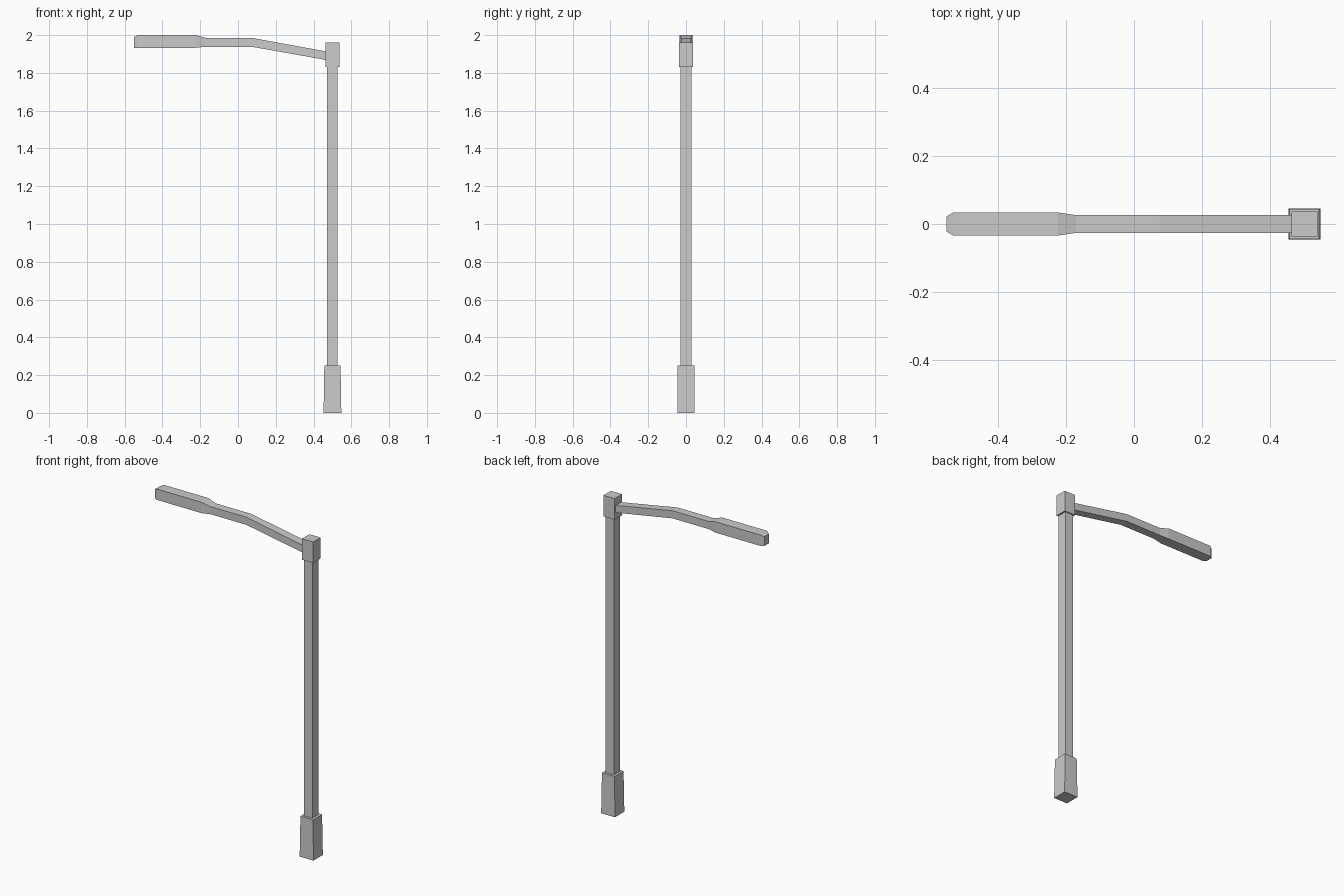
import bpy, bmesh

if "Cube" in bpy.data.objects:
    bpy.data.objects.remove(bpy.data.objects["Cube"])

POLE_X = 0.5


def loft(name, rings):
    """Skin a closed mesh through a list of four-corner rings, capped at both ends."""
    bm = bmesh.new()
    loops = [[bm.verts.new(p) for p in ring] for ring in rings]
    for a, b in zip(loops, loops[1:]):
        for i in range(4):
            j = (i + 1) % 4
            bm.faces.new((a[i], a[j], b[j], b[i]))
    bm.faces.new(loops[0])
    bm.faces.new(loops[-1])
    bmesh.ops.recalc_face_normals(bm, faces=bm.faces)
    mesh = bpy.data.meshes.new(name)
    bm.to_mesh(mesh)
    bm.free()
    obj = bpy.data.objects.new(name, mesh)
    bpy.context.collection.objects.link(obj)
    return obj


def flat_ring(hx, hy, z):
    """Horizontal rectangle around the pole axis."""
    return [(POLE_X + sx * hx, sy * hy, z)
            for sx, sy in ((-1, -1), (1, -1), (1, 1), (-1, 1))]


def upright_ring(x, hy, z0, z1):
    """Vertical rectangle across the arm."""
    return [(x, -hy, z0), (x, hy, z0), (x, hy, z1), (x, -hy, z1)]


# Upright parts: foot, pole and the block that holds the arm
loft("base", [flat_ring(0.047, 0.046, 0), flat_ring(0.043, 0.044, 0.25)])
loft("pole", [flat_ring(0.028, 0.029, 0.24), flat_ring(0.028, 0.029, 1.84)])
loft("pole_cap", [flat_ring(0.038, 0.036, 1.83), flat_ring(0.038, 0.036, 1.96)])

# Bent arm flaring into the lamp head with a chamfered tip
sections = [
    (0.475, 0.026, 1.867, 1.912),
    (0.075, 0.026, 1.938, 1.985),
    (-0.17, 0.026, 1.938, 1.985),
    (-0.225, 0.034, 1.933, 2.0),
    (-0.53, 0.034, 1.933, 2.0),
    (-0.55, 0.022, 1.933, 1.99),
]
loft("arm_and_lamp_head", [upright_ring(*s) for s in sections])
